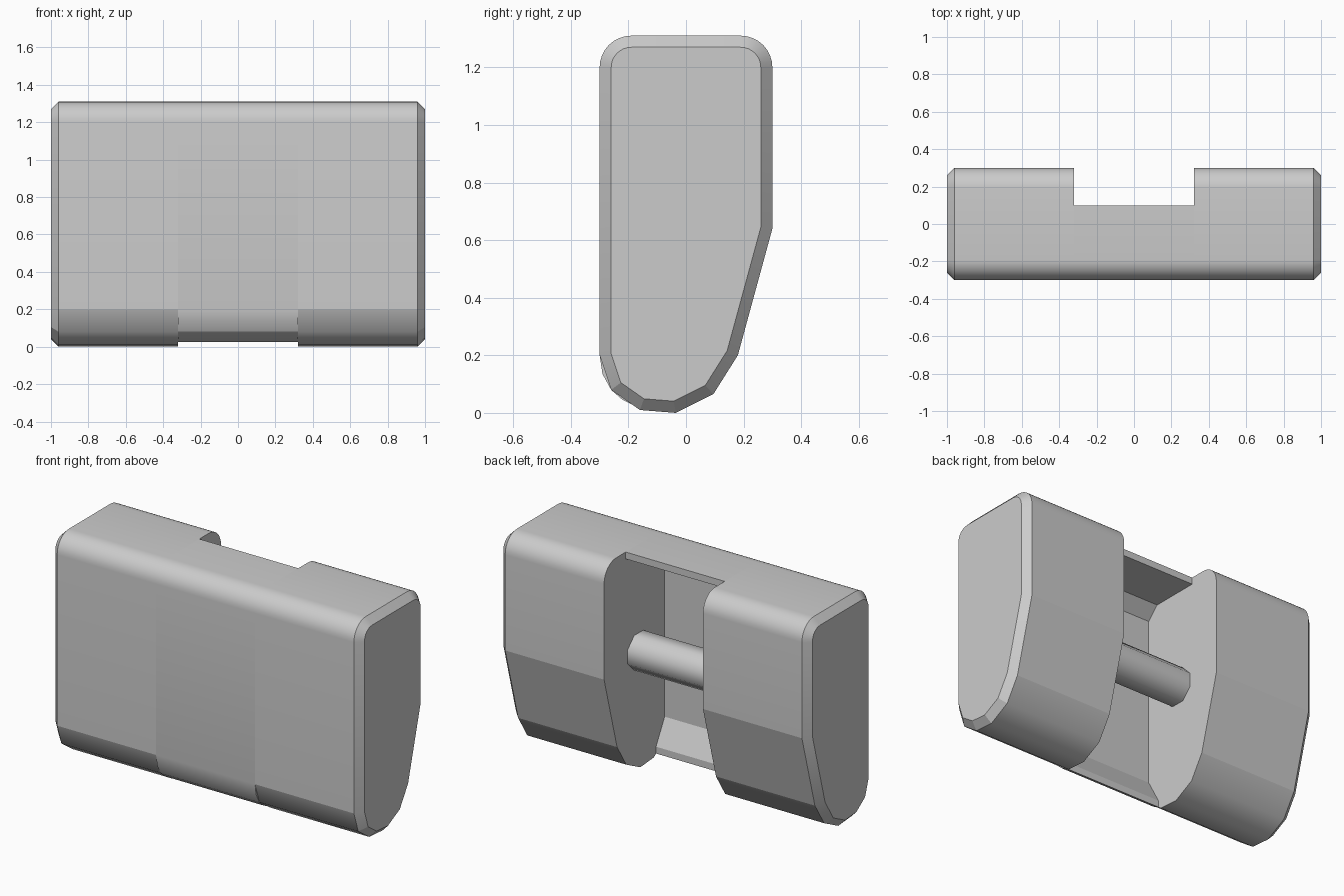
import bpy, bmesh
from math import sin, cos, pi, radians
from mathutils import Vector

cube = bpy.data.objects.get("Cube")
if cube:
    bpy.data.objects.remove(cube, do_unlink=True)

grey = bpy.data.materials.new("plain grey")
grey.use_nodes = True
COLOUR = (0.6, 0.6, 0.6, 1)
grey.diffuse_color = COLOUR
grey.node_tree.nodes["Principled BSDF"].inputs["Base Color"].default_value = COLOUR

INNER, OUTER, END = 0.32, 0.96, 1.0   # x of block inner face, chamfer start, end face
WALL = 0.04


def arc(y, z, r, start, stop, steps=8):
    angles = [radians(start + (stop - start) * i / steps) for i in range(steps + 1)]
    return [(y + r * cos(a), z + r * sin(a)) for a in angles]


def inset(profile, d):
    """Offset a counter-clockwise profile inwards by d with mitred corners."""
    pts = [Vector(p) for p in profile]
    out = []
    for i, p in enumerate(pts):
        a = (p - pts[i - 1]).normalized()
        b = (pts[(i + 1) % len(pts)] - p).normalized()
        na, nb = Vector((-a.y, a.x)), Vector((-b.y, b.x))
        out.append(p + (na + nb) * d / (1 + na.dot(nb)))
    return out


def loft(name, sections, angle):
    """Skin a list of (x, profile) sections and cap both ends."""
    bm = bmesh.new()
    rings = [[bm.verts.new((x, p[0], p[1])) for p in prof] for x, prof in sections]
    for r, s in zip(rings, rings[1:]):
        for i in range(len(r)):
            bm.faces.new((r[i - 1], r[i], s[i], s[i - 1]))
    bm.faces.new(rings[0])
    bm.faces.new(rings[-1])
    bmesh.ops.recalc_face_normals(bm, faces=bm.faces)
    mesh = bpy.data.meshes.new(name)
    bm.to_mesh(mesh)
    bm.free()
    mesh.materials.append(grey)
    obj = bpy.data.objects.new(name, mesh)
    bpy.context.collection.objects.link(obj)
    bpy.ops.object.select_all(action='DESELECT')
    obj.select_set(True)
    bpy.context.view_layer.objects.active = obj
    bpy.ops.object.shade_smooth_by_angle(angle=radians(angle))
    return obj


# Side blocks: rounded top, sloped back, faceted toe, chamfered ends
front_top = arc(-0.19, 1.20, 0.11, 90, 180)
block = [(-0.30, 0.20), (-0.26, 0.08), (-0.16, 0.01), (-0.035, 0.0),
         (0.095, 0.065), (0.18, 0.20), (0.30, 0.64)]
block += arc(0.19, 1.20, 0.11, 0, 90) + front_top
blocks = loft("side_blocks", [(INNER, block), (OUTER, block),
                              (END, inset(block, WALL))], 14)
verts = blocks.data.vertices
for e in blocks.data.edges:          # keep the toe softly shaded
    a, b = (verts[i].co for i in e.vertices)
    if max(a.z, b.z) < 0.15 and abs(a.x - b.x) > 0.1:
        e.use_edge_sharp = False
blocks.modifiers.new("mirror", 'MIRROR')

# Thin front wall joining the blocks, open at the back and bottom
wall = [(0.10, 1.31)] + front_top
wall += [(-0.30, 0.20), (-0.29, 0.135), (-0.26, 0.08), (-0.22, 0.045), (-0.18, 0.025)]
wall += [(-0.18, 0.065), (-0.26, 0.21), (-0.26, 1.20), (-0.19, 1.27), (0.10, 1.27)]
loft("front_wall", [(-INNER, wall), (INNER, wall)], 20)

# Cross pin between the blocks
pin = arc(-0.02, 0.69, 0.11, 22.5, 382.5)[:-1]
loft("cross_pin", [(-INNER, pin), (INNER, pin)], 50)
